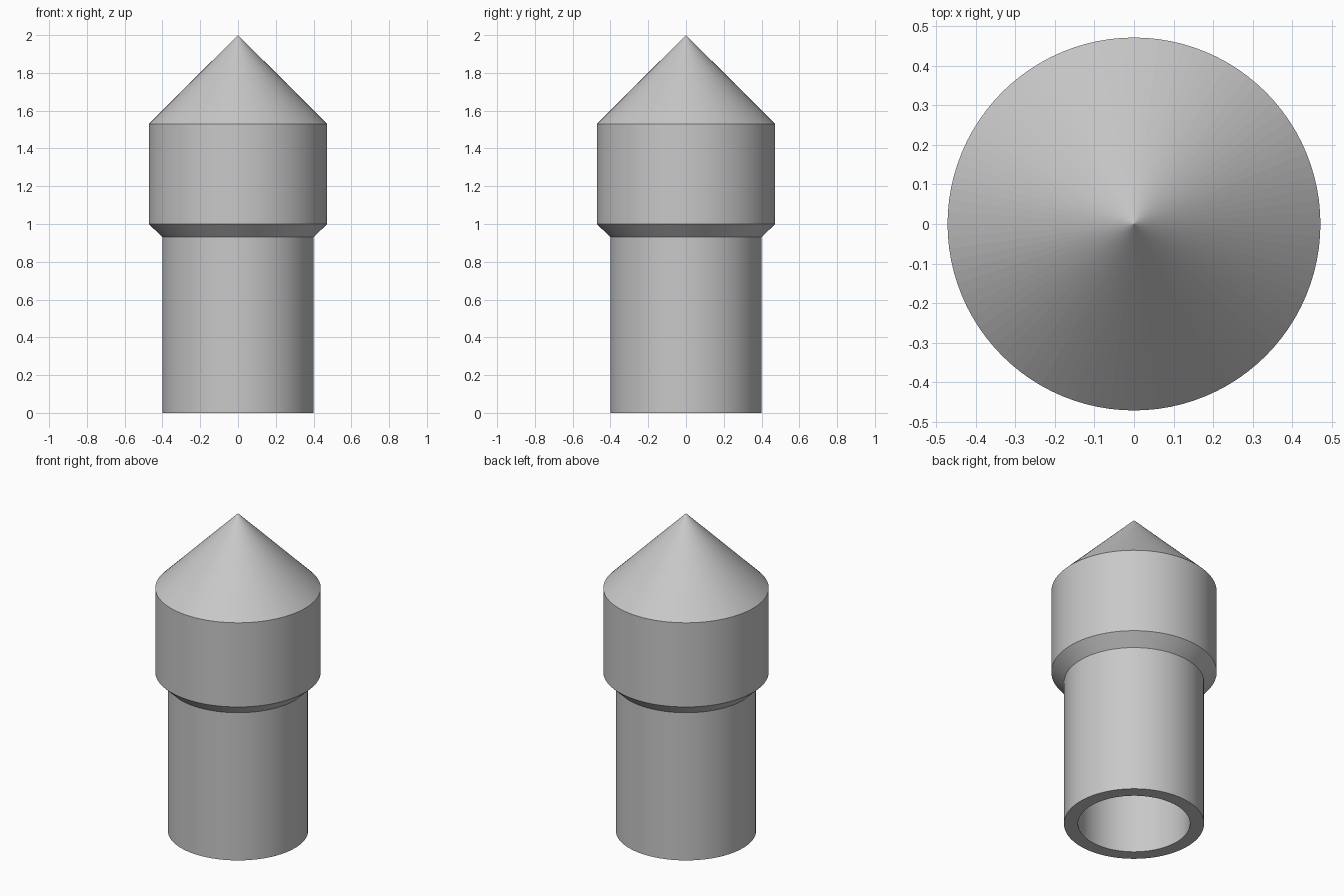
import bpy, bmesh, math

SEGMENTS = 96

if "Cube" in bpy.data.objects:
    bpy.data.objects.remove(bpy.data.objects["Cube"], do_unlink=True)

grey = bpy.data.materials.new("light_grey")
colour = (0.58, 0.58, 0.58, 1)
grey.diffuse_color = colour
grey.use_nodes = True
grey.node_tree.nodes["Principled BSDF"].inputs["Base Color"].default_value = colour


def lathe(name, profile, material):
    """Spin an (r, z) profile around the z axis into a closed solid."""
    bm = bmesh.new()
    verts = [bm.verts.new((r, 0, z)) for r, z in profile]
    edges = [bm.edges.new(pair) for pair in zip(verts, verts[1:])]
    bmesh.ops.spin(bm, geom=verts + edges, cent=(0, 0, 0), axis=(0, 0, 1),
                   angle=math.tau, steps=SEGMENTS, use_duplicate=False)
    bmesh.ops.remove_doubles(bm, verts=bm.verts, dist=0.0005)
    bmesh.ops.recalc_face_normals(bm, faces=bm.faces)
    mesh = bpy.data.meshes.new(name)
    bm.to_mesh(mesh)
    bm.free()
    mesh.materials.append(material)
    obj = bpy.data.objects.new(name, mesh)
    bpy.context.collection.objects.link(obj)
    bpy.ops.object.select_all(action='DESELECT')
    obj.select_set(True)
    bpy.context.view_layer.objects.active = obj
    bpy.ops.object.shade_smooth_by_angle(angle=math.radians(25))
    # Cone faces stay flat so the point keeps clean shading
    for face in mesh.polygons:
        if len(face.vertices) == 3:
            face.use_smooth = False
    return obj


# Hollow sleeve, flared shoulder, wide head and pointed tip
lathe("pointed_sleeve", [
    (0, 1.85), (0.32, 1.53), (0.32, 0),             # bore
    (0.40, 0), (0.40, 0.93),                        # sleeve wall
    (0.472, 1.0), (0.472, 1.53), (0, 2.0),          # shoulder, head, tip
], grey)
